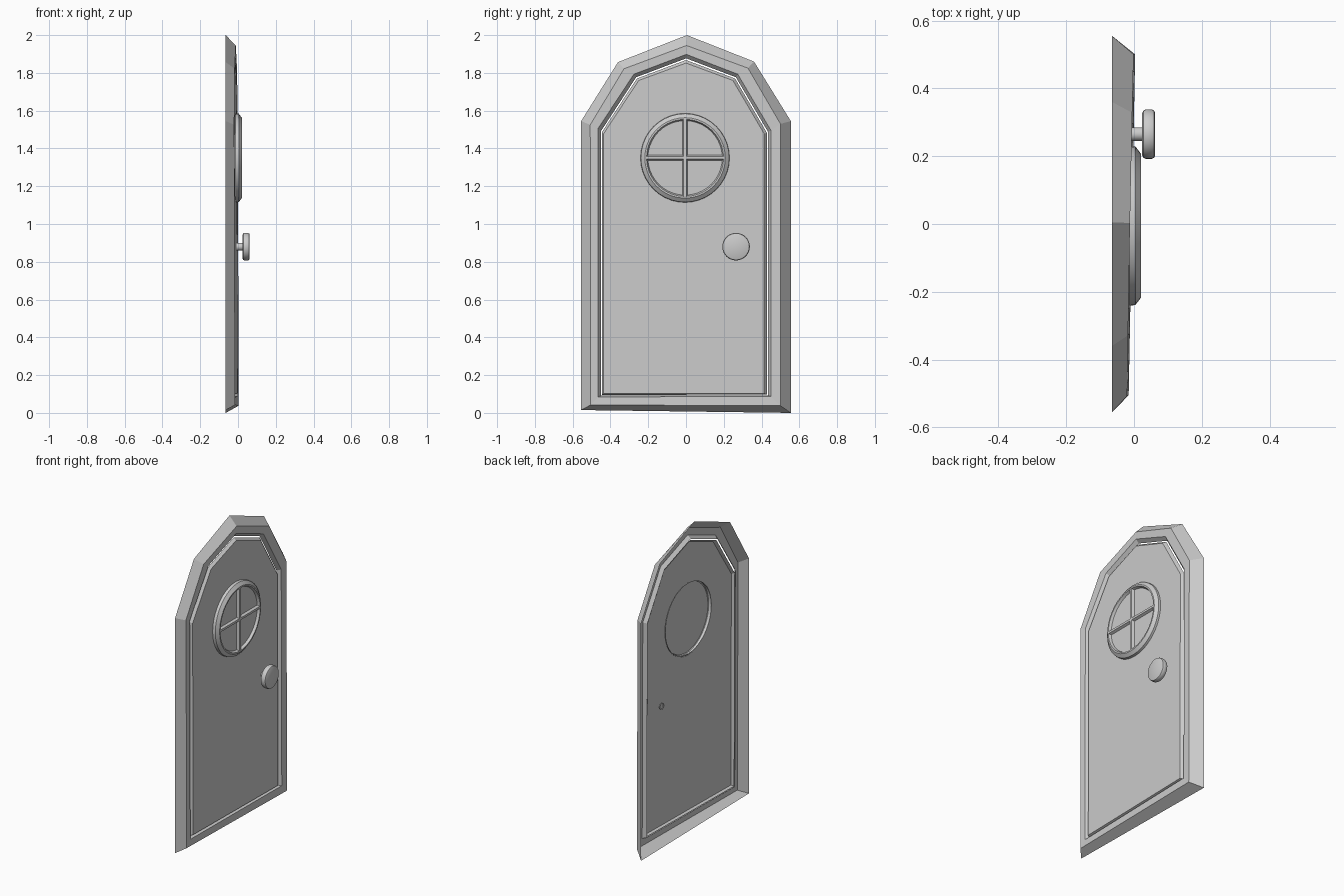
import bpy, bmesh, math
from mathutils import Vector

if "Cube" in bpy.data.objects:
    bpy.data.objects.remove(bpy.data.objects["Cube"])


def finish(bm, name, smooth=False, recalc=True):
    if recalc:
        bmesh.ops.recalc_face_normals(bm, faces=bm.faces)
    me = bpy.data.meshes.new(name)
    bm.to_mesh(me)
    bm.free()
    ob = bpy.data.objects.new(name, me)
    bpy.context.collection.objects.link(ob)
    if smooth:
        bpy.ops.object.select_all(action='DESELECT')
        ob.select_set(True)
        bpy.context.view_layer.objects.active = ob
        bpy.ops.object.shade_smooth_by_angle(angle=math.radians(35))
    return ob


def plane_x(y, z, depth):
    # the door front leans slightly, hand-made style
    return -0.006 + 0.019 * y - 0.003 * z - depth


def add_loop(bm, outline, depth, flat=False):
    return [bm.verts.new((-0.065 if flat else plane_x(y, z, depth), y, z))
            for y, z in outline]


def bridge(bm, a, b):
    n = len(a)
    for i in range(n):
        j = (i + 1) % n
        bm.faces.new((a[i], a[j], b[j], b[i]))


def lathe(bm, profile, y, z, n):
    # profile of (radius, x) revolved about the x axis
    prev = None
    for r, x in profile:
        if r == 0:
            c = bm.verts.new((x, y, z))
            for i in range(n):
                bm.faces.new((prev[i], prev[(i + 1) % n], c))
            return
        loop = [bm.verts.new((x, y + r * math.cos(math.tau * i / n),
                              z + r * math.sin(math.tau * i / n))) for i in range(n)]
        if prev:
            bridge(bm, prev, loop)
        prev = loop


# outlines in (y, z): bottom left, up over the arch, bottom right
outer = [(-.555, .015), (-.555, 1.545), (-.36, 1.857), (.005, 2.0),
         (.36, 1.86), (.555, 1.545), (.555, 0)]
ridge = [(-.505, .042), (-.507, 1.525), (-.328, 1.822), (.003, 1.945),
         (.328, 1.825), (.5, 1.53), (.5, .038)]
inner = [(-.466, .084), (-.466, 1.505), (-.276, 1.793), (.002, 1.898),
         (.274, 1.793), (.45, 1.495), (.45, .088)]
lip = [(-.45, .091), (-.45, 1.492), (-.264, 1.777), (.001, 1.877),
       (.264, 1.777), (.434, 1.488), (.434, .092)]
door_rim = [(-.446, .095), (-.446, 1.485), (-.26, 1.77), (0, 1.868),
            (.26, 1.77), (.428, 1.483), (.428, .097)]
door_edge = [(-.436, .102), (-.436, 1.478), (-.25, 1.76), (0, 1.852),
             (.248, 1.76), (.414, 1.477), (.414, .103)]
WY, WZ, SEG = -.005, 1.35, 40

# frame: open-backed shell with bevelled outside and stepped inside
bm = bmesh.new()
loops = [add_loop(bm, outer, 0, True), add_loop(bm, ridge, 0),
         add_loop(bm, inner, .002), add_loop(bm, lip, .024)]
for a, b in zip(loops, loops[1:]):
    bridge(bm, a, b)
finish(bm, "door_frame")

# door leaf: sheet with a round window opening
bm = bmesh.new()
rim = add_loop(bm, door_rim, .02)
edge = add_loop(bm, door_edge, .003)
bridge(bm, rim, edge)
circle = [(WY + .23 * math.cos(math.tau * i / SEG),
           WZ + .23 * math.sin(math.tau * i / SEG)) for i in range(SEG)]
hole = add_loop(bm, circle, .003)
edges = [bm.edges.get((edge[i], edge[(i + 1) % len(edge)])) for i in range(len(edge))]
edges += [bm.edges.new((hole[i], hole[(i + 1) % SEG])) for i in range(SEG)]
bmesh.ops.triangle_fill(bm, use_beauty=True, use_dissolve=False,
                        edges=edges, normal=Vector((1, 0, 0)))
finish(bm, "door_leaf")

# round window surround
bm = bmesh.new()
lathe(bm, [(.236, -.014), (.234, .004), (.213, .02), (.204, .02), (.197, .004)], WY, WZ, SEG)
finish(bm, "window_ring", True)

# window pane
bm = bmesh.new()
lathe(bm, [(.226, .004), (0, .004)], WY, WZ, SEG)
finish(bm, "window_pane")

# crossed glazing bars with bevelled fronts
for name, vertical in (("vertical_bar", True), ("horizontal_bar", False)):
    bm = bmesh.new()
    sections = []
    for t in (-.205, .205):
        sec = []
        for w, x in ((-.014, .004), (-.007, .019), (.007, .019), (.014, .004)):
            y, z = (w, t) if vertical else (t, w)
            sec.append(bm.verts.new((x, WY + y, WZ + z)))
        sections.append(sec)
    bridge(bm, *sections)
    finish(bm, name)

# knob and its stem
bm = bmesh.new()
lathe(bm, [(.02, -.012), (.02, .024), (.062, .024), (.07, .028), (.073, .035),
           (.073, .052), (.07, .059), (.064, .062), (0, .062)], .265, .88, 32)
finish(bm, "door_knob", True)
